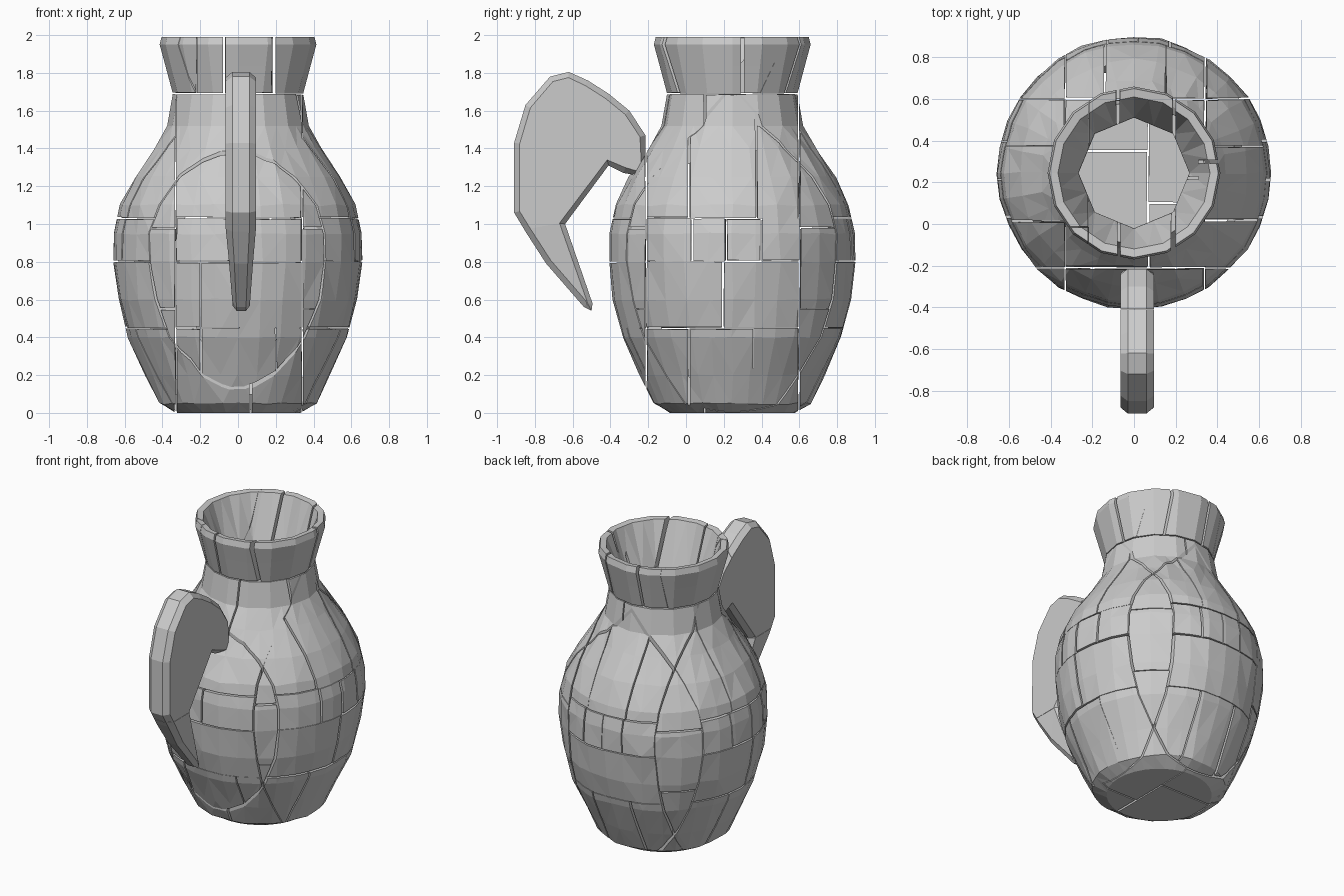
import bpy, bmesh, math, random
from mathutils import Vector

random.seed(7)
cube = bpy.data.objects.get("Cube")
if cube:
    bpy.data.objects.remove(cube)

clay = bpy.data.materials.new("grey clay")
clay.use_nodes = True
GREY = (0.6, 0.6, 0.6, 1)
clay.diffuse_color = GREY
clay.node_tree.nodes["Principled BSDF"].inputs["Base Color"].default_value = GREY

CY = 0.245      # jar axis in y
SEG = 32
BIG = 9


def finish(bm, name):
    if bm.faces:
        bmesh.ops.recalc_face_normals(bm, faces=bm.faces)
        mesh = bpy.data.meshes.new(name)
        bm.to_mesh(mesh)
        mesh.materials.append(clay)
        bpy.context.collection.objects.link(bpy.data.objects.new(name, mesh))
    bm.free()


def slice_off(bm, point, normal):
    """Remove everything on the normal side and cap the cut."""
    res = bmesh.ops.bisect_plane(bm, geom=bm.verts[:] + bm.edges[:] + bm.faces[:],
                                 plane_co=point, plane_no=normal, clear_outer=True)
    edges = [e for e in res["geom_cut"] if isinstance(e, bmesh.types.BMEdge)]
    if len(edges) > 2:
        bmesh.ops.triangle_fill(bm, edges=edges, use_beauty=True, normal=normal)


def shard(source, box, name, gap=0.004, tilt=0.007):
    """Keep the part of source in a slightly crooked box of (low, high) per axis."""
    bm = source.copy()
    for axis, limits in enumerate(box):
        for sign, limit in zip((-1, 1), limits):
            if abs(limit) < BIG and bm.faces:
                point = Vector((0, CY, 0.8))
                point[axis] = limit - sign * gap
                normal = Vector([random.uniform(-tilt, tilt) for _ in range(3)])
                normal[axis] = sign
                slice_off(bm, point, normal.normalized())
    finish(bm, name)


def spans(*cuts):
    edges = (-BIG,) + cuts + (BIG,)
    return list(zip(edges, edges[1:]))


# Hollow jar: (radius, height, corner step), outside upward then inside downward
profile = [(.33, 0, 1), (.42, .05, 1), (.49, .2, 1), (.58, .4, 1), (.63, .6, 1),
           (.655, .8, 1), (.652, .95, 1), (.62, 1.1, 1), (.545, 1.25, 1), (.445, 1.4, 1),
           (.375, 1.52, 2), (.345, 1.69, 2), (.385, 1.84, 2), (.415, 1.95, 2), (.405, 1.99, 2),
           (.365, 1.985, 2), (.265, 1.69, 4), (.3, 1.5, 4), (.5, 1.2, 2), (.57, .9, 2),
           (.5, .4, 2), (.38, .1, 2)]


def corner(r, z, k):
    a = math.tau * k / SEG
    return Vector((r * math.cos(a), CY + r * math.sin(a), z))


jar = bmesh.new()
rings = []
for r, z, step in profile:
    ring = []
    for i in range(SEG):
        k = i - i % step
        p = corner(r, z, k).lerp(corner(r, z, k + step), (i % step) / step)
        if step == 1 and z > 0:
            p += Vector([random.uniform(-.006, .006) for _ in range(3)])
        ring.append(jar.verts.new(p))
    rings.append(ring)
for lower, upper in zip(rings, rings[1:]):
    for i in range(SEG):
        j = (i + 1) % SEG
        jar.faces.new((lower[i], lower[j], upper[j], upper[i]))
bmesh.ops.triangulate(jar, faces=jar.faces[:])
jar.faces.new(rings[0][::-1])
jar.faces.new(rings[-1])
bmesh.ops.recalc_face_normals(jar, faces=jar.faces)

# Neck shards
NECK = 1.69
for i, xs in enumerate(spans(-.22, -.075, .19, .31)):
    for j, ys in enumerate(spans((-.02, .2, .35, .22, .3)[i])):
        shard(jar, (xs, ys, (NECK, BIG)), f"neck_shard_{i}_{j}")

# Body shards: big slabs on four sides, slim corners, and a core with floor and shoulder
X_SPANS = spans(-.33, .34)
Y_SPANS = spans(-.21, .6)
LAYERS = [(-BIG, .45), (.45, .8), (.8, 1.03), (1.03, NECK)]
for ix, xs in enumerate(X_SPANS):
    for iy, ys in enumerate(Y_SPANS):
        name = f"body_shard_{ix}{iy}"
        if ix == 1 and iy == 1:
            for i, half in enumerate([(xs[0], .07), (.07, xs[1])]):
                for j, part in enumerate([(ys[0], .35 - .25 * i), (.35 - .25 * i, ys[1])]):
                    shard(jar, (half, part, (-BIG, .8)), f"floor_shard_{i}{j}")
                    shard(jar, (half, part, (.8, NECK)), f"shoulder_shard_{i}{j}")
        elif ix != 1 and iy != 1:
            for k, zs in enumerate([(-BIG, .55), (.55, .98), (.98, NECK)]):
                shard(jar, (xs, ys, zs), f"{name}_{k}")
        else:
            axis = 0 if ix == 1 else 1
            for k, zs in enumerate(LAYERS):
                low, high = (xs, ys)[axis]
                cuts = [(.28, .7), (.5,), (.3, .52, .75), (.28, .72)][k]
                if iy == 0:
                    cuts = [(.2, .79), (.2,), (.5,), ()][k]
                marks = [low] + [low + (high - low) * c for c in cuts] + [high]
                for m, part in enumerate(zip(marks, marks[1:])):
                    box = [xs, ys, zs]
                    box[axis] = part
                    shard(jar, box, f"{name}_{k}_{m}")
jar.free()

# Broken handle: side outline, thickened, with softened flat sides
outline = [(-.215, 1.25), (-.215, 1.47), (-.3, 1.6), (-.41, 1.69), (-.52, 1.76), (-.62, 1.805),
           (-.72, 1.78), (-.85, 1.63), (-.91, 1.43), (-.91, 1.06), (-.85, .96), (-.74, .79),
           (-.54, .56), (-.5, .54), (-.495, .58), (-.64, 1.0), (-.41, 1.31), (-.33, 1.27)]
handle = bmesh.new()
side = handle.faces.new([handle.verts.new((-.03, y, z)) for y, z in outline])
out = bmesh.ops.extrude_face_region(handle, geom=[side], use_keep_orig=True)
bmesh.ops.translate(handle, vec=(.09, 0, 0),
                    verts=[v for v in out["geom"] if isinstance(v, bmesh.types.BMVert)])
bmesh.ops.recalc_face_normals(handle, faces=handle.faces)
flats = [f for f in handle.faces if len(f.verts) > 4]
bmesh.ops.inset_individual(handle, faces=flats, thickness=.03, depth=.035)
for v in handle.verts:      # slimmer towards the broken tip
    if v.co.z < .9:
        v.co.x = .02 + (v.co.x - .02) * (.5 + (v.co.z - .5))
bmesh.ops.triangulate(handle, faces=[f for f in handle.faces if len(f.verts) > 4])
for name, box in (("handle_tip", (spans()[0], (-BIG, BIG), (-BIG, 1.0))),
                  ("handle_grip", (spans()[0], (-BIG, -.41), (1.0, BIG))),
                  ("handle_root", (spans()[0], (-.41, BIG), (1.0, BIG)))):
    shard(handle, box, name, gap=.001, tilt=0)
handle.free()
